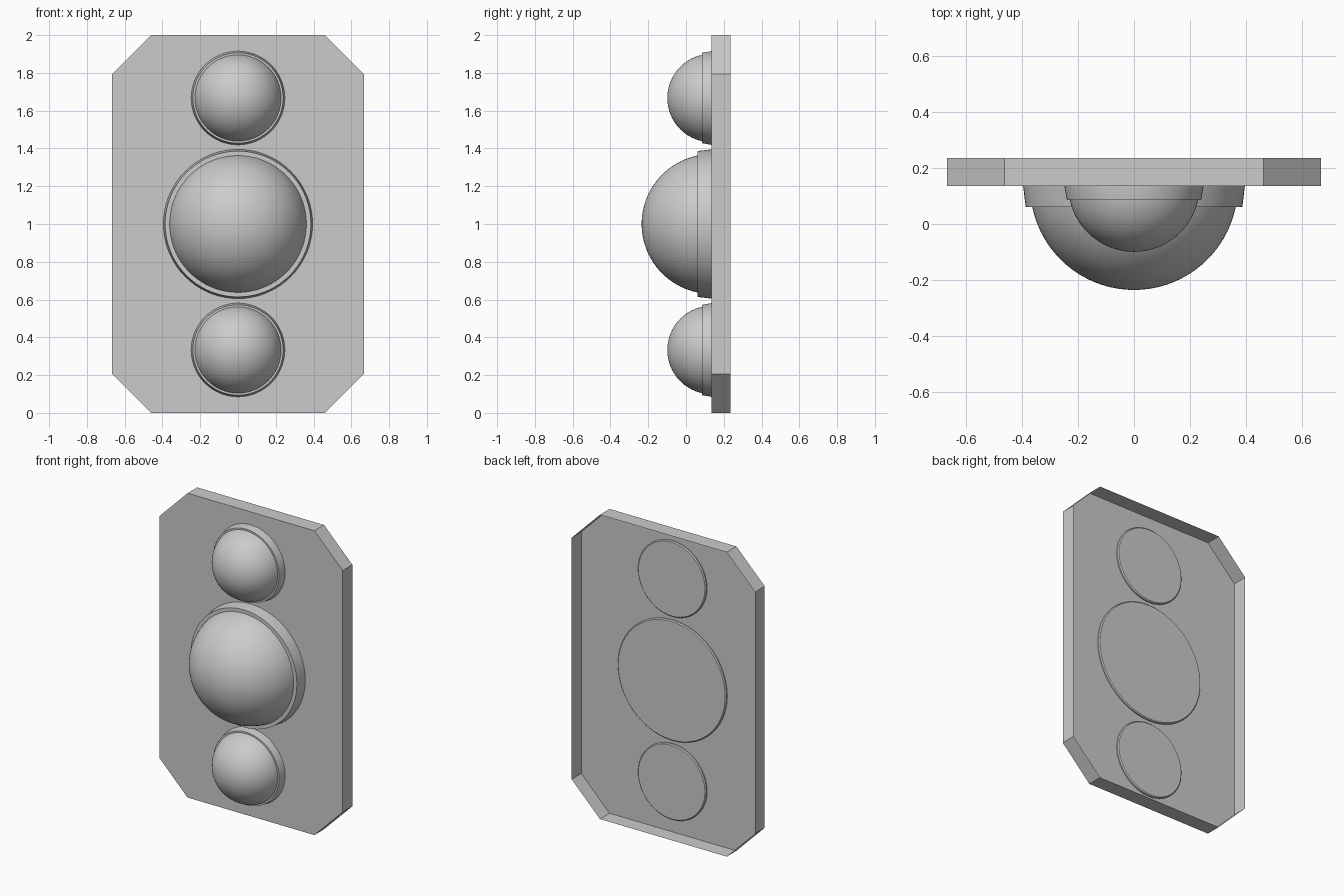
import bpy
import bmesh
import math

if "Cube" in bpy.data.objects:
    bpy.data.objects.remove(bpy.data.objects["Cube"], do_unlink=True)

grey = bpy.data.materials.new("light_grey")
grey.use_nodes = True
grey.diffuse_color = (0.6, 0.6, 0.6, 1)
grey.node_tree.nodes["Principled BSDF"].inputs["Base Color"].default_value = (0.6, 0.6, 0.6, 1)

FRONT, BACK = 0.135, 0.235


def add_object(name, bm, z=0.0, smooth=False):
    mesh = bpy.data.meshes.new(name)
    bm.to_mesh(mesh)
    bm.free()
    mesh.materials.append(grey)
    obj = bpy.data.objects.new(name, mesh)
    obj.location.z = z
    bpy.context.collection.objects.link(obj)
    if smooth:
        bpy.ops.object.select_all(action="DESELECT")
        obj.select_set(True)
        bpy.context.view_layer.objects.active = obj
        bpy.ops.object.shade_smooth_by_angle(angle=math.radians(30))
    return obj


def lathe(name, profile, z):
    """Turn a (radius, y) profile around the y axis."""
    bm = bmesh.new()
    verts = [bm.verts.new((r, y, 0)) for r, y in profile]
    edges = [bm.edges.new(pair) for pair in zip(verts, verts[1:])]
    bmesh.ops.spin(bm, geom=verts + edges, cent=(0, 0, 0), axis=(0, 1, 0),
                   angle=math.tau, steps=72)
    bmesh.ops.remove_doubles(bm, verts=bm.verts, dist=0.0001)
    bmesh.ops.recalc_face_normals(bm, faces=bm.faces)
    return add_object(name, bm, z, smooth=True)


# Back plate: thin tray with cut corners, open at the rear
half_w, half_h, cut = 0.667, 1.0, 0.206
corner = [(half_w, half_h - cut), (half_w - cut, half_h)]
outline = (corner + [(-x, z) for x, z in reversed(corner)]
           + [(-x, -z) for x, z in corner]
           + [(x, -z) for x, z in reversed(corner)])
bm = bmesh.new()
face = bm.faces.new([bm.verts.new((x, FRONT, z)) for x, z in outline])
face.normal_update()
if face.normal.y > 0:
    face.normal_flip()
rim = bmesh.ops.extrude_edge_only(bm, edges=bm.edges[:])["geom"]
for v in rim:
    if isinstance(v, bmesh.types.BMVert):
        v.co.y = BACK
bmesh.ops.recalc_face_normals(bm, faces=bm.faces)
face = min(bm.faces, key=lambda f: f.calc_center_median().y)
if face.normal.y > 0:
    bmesh.ops.reverse_faces(bm, faces=bm.faces)
add_object("back_plate", bm, 1.0)


# Domes, each seated in a slightly tapered bezel that shows through the plate
def dome_light(name, z, dome_r, bezel_r, depth):
    front, back = FRONT - depth, FRONT + 0.014
    lathe(name + "_bezel", [(0, front), (bezel_r - 0.009, front), (bezel_r, FRONT),
                            (bezel_r, back - 0.006), (bezel_r - 0.006, back), (0, back)], z)
    steps = 24
    arc = [(dome_r * math.sin(a), FRONT - dome_r * math.cos(a))
           for a in (i * math.pi / 2 / steps for i in range(steps + 1))]
    lathe(name + "_dome", arc + [(0, FRONT)], z)


dome_light("middle", 1.0, 0.37, 0.395, 0.075)
for name, z in (("upper", 1.667), ("lower", 0.333)):
    dome_light(name, z, 0.234, 0.248, 0.05)
